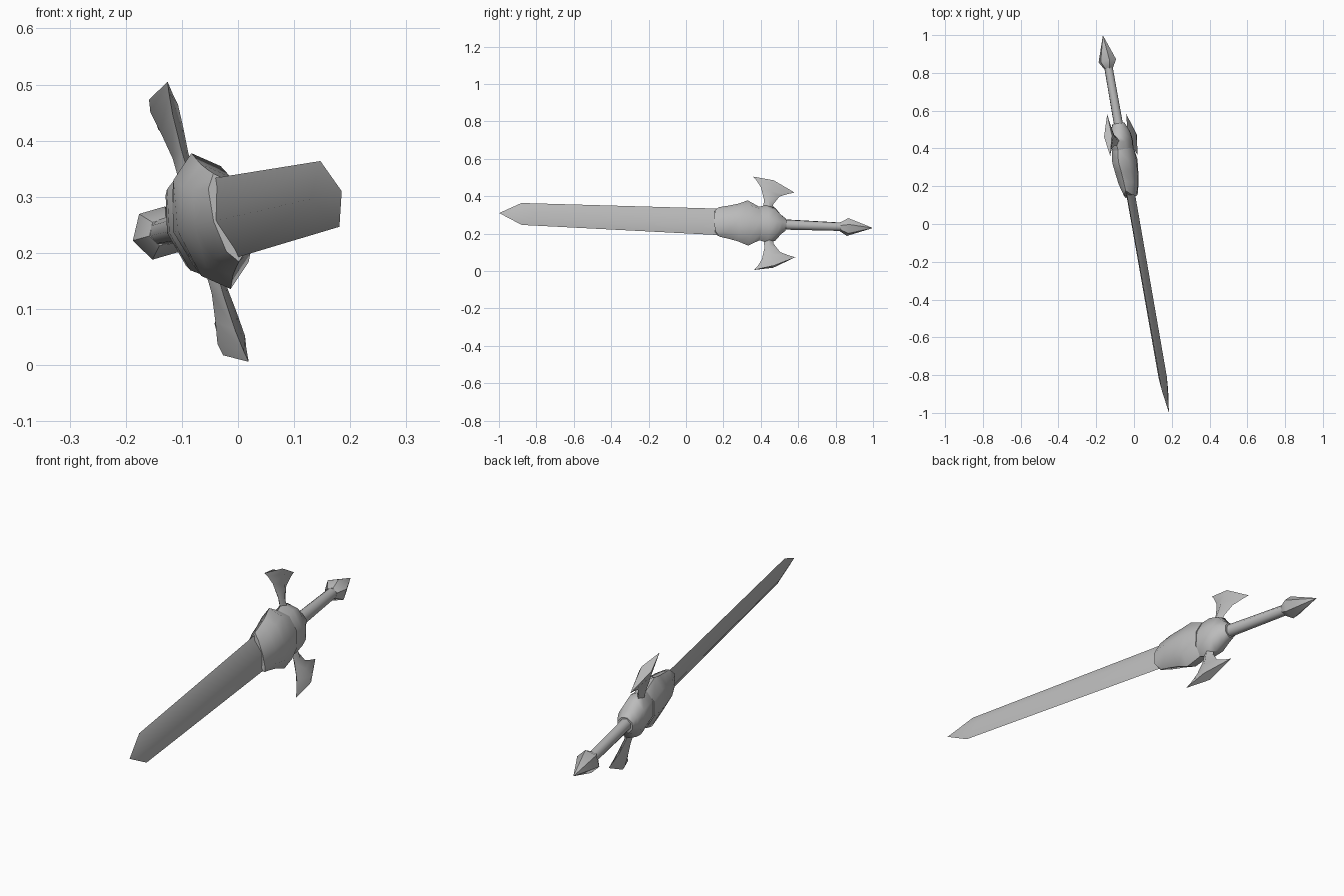
import bpy, bmesh, math
from mathutils import Matrix, Vector

if "Cube" in bpy.data.objects:
    bpy.data.objects.remove(bpy.data.objects["Cube"])

# Sword frame: along = blade-to-pommel, wide = blade width, flat = blade thickness
along = Vector((-0.35, 2.0, -0.08)).normalized()
wide = Vector((-0.28, 0, 0.96))
wide = (wide - along * wide.dot(along)).normalized()
flat = along.cross(wide)
frame = Matrix((flat, along, wide)).transposed().to_4x4()
frame.translation = (0.01, 0, 0.27)

steel = bpy.data.materials.new("grey steel")
steel.diffuse_color = (0.5, 0.5, 0.5, 1)
steel.use_nodes = True
steel.node_tree.nodes["Principled BSDF"].inputs["Base Color"].default_value = steel.diffuse_color


def loft(name, rings, angle=50):
    """Skin closed rings of points (flat, along, wide); a one-point ring is a tip."""
    bm = bmesh.new()
    loops = [[bm.verts.new(frame @ Vector(p)) for p in ring] for ring in rings]
    for a, b in zip(loops, loops[1:]):
        n = max(len(a), len(b))
        for i in range(n):
            j = (i + 1) % n
            if len(a) == 1:
                bm.faces.new((a[0], b[i], b[j]))
            elif len(b) == 1:
                bm.faces.new((a[i], a[j], b[0]))
            else:
                bm.faces.new((a[i], a[j], b[j], b[i]))
    for end in (loops[0], loops[-1]):
        if len(end) > 2:
            bm.faces.new(end)
    bmesh.ops.recalc_face_normals(bm, faces=bm.faces)
    mesh = bpy.data.meshes.new(name)
    bm.to_mesh(mesh)
    bm.free()
    mesh.materials.append(steel)
    obj = bpy.data.objects.new(name, mesh)
    bpy.context.collection.objects.link(obj)
    bpy.ops.object.select_all(action='DESELECT')
    obj.select_set(True)
    bpy.context.view_layer.objects.active = obj
    bpy.ops.object.shade_smooth_by_angle(angle=math.radians(angle))
    return obj


def oval(s, half_w, half_t, sides=8, sweep=0.0):
    """Oval ring; sweep pulls the flat sides towards the blade tip."""
    ring = []
    for i in range(sides):
        a = 2 * math.pi * i / sides
        c = math.cos(a)
        ring.append((half_t * c, s - sweep * abs(c), half_w * math.sin(a)))
    return ring


def diamond(s, half_w, half_t, ridge=0.0):
    return [(half_t, s + ridge, 0), (0, s, half_w), (-half_t, s + ridge, 0), (0, s, -half_w)]


# Blade with a soft central ridge
loft("blade", [[(0, -1.015, 0)], diamond(-0.893, 0.061, 0.023, 0.07),
               diamond(0.22, 0.074, 0.024)])

# Collar with a swept mouth, swelling towards the guard
loft("collar", [oval(0.18, 0.082, 0.030, sweep=0.035),
                oval(0.23, 0.092, 0.052, sweep=0.015),
                oval(0.28, 0.104, 0.060),
                oval(0.337, 0.126, 0.063),
                oval(0.40, 0.092, 0.060)])

# Hub joining guard wings and grip
loft("hub", [oval(0.37, 0.085, 0.052), oval(0.44, 0.106, 0.060),
             oval(0.485, 0.092, 0.056), oval(0.515, 0.055, 0.045),
             oval(0.54, 0.035, 0.034)])

# Grip and faceted pommel
loft("grip", [oval(0.51, 0.029, 0.025), oval(0.86, 0.023, 0.023)])
loft("pommel", [oval(0.838, 0.025, 0.025, 6), oval(0.878, 0.049, 0.049, 6),
                [(0, 1.015, 0)]])

# Flared guard wings: front (s, w), middle (s, w), back (s, w), half thickness
wing = [((0.42, 0.07), (0.445, 0.07), (0.475, 0.07), 0.016),
        ((0.425, 0.135), (0.45, 0.125), (0.475, 0.11), 0.015),
        ((0.410, 0.20), (0.46, 0.175), (0.51, 0.155), 0.021),
        ((0.385, 0.24), (0.475, 0.215), (0.56, 0.172), 0.026),
        ((0.367, 0.26), (0.475, 0.237), (0.592, 0.180), 0.022)]
for name, side in (("upper_wing", 1), ("lower_wing", -1)):
    loft(name, [[(0, f[0], side * f[1]), (t, m[0], side * m[1]),
                 (0, b[0], side * b[1]), (-t, m[0], side * m[1])]
                for f, m, b, t in wing], 60)
